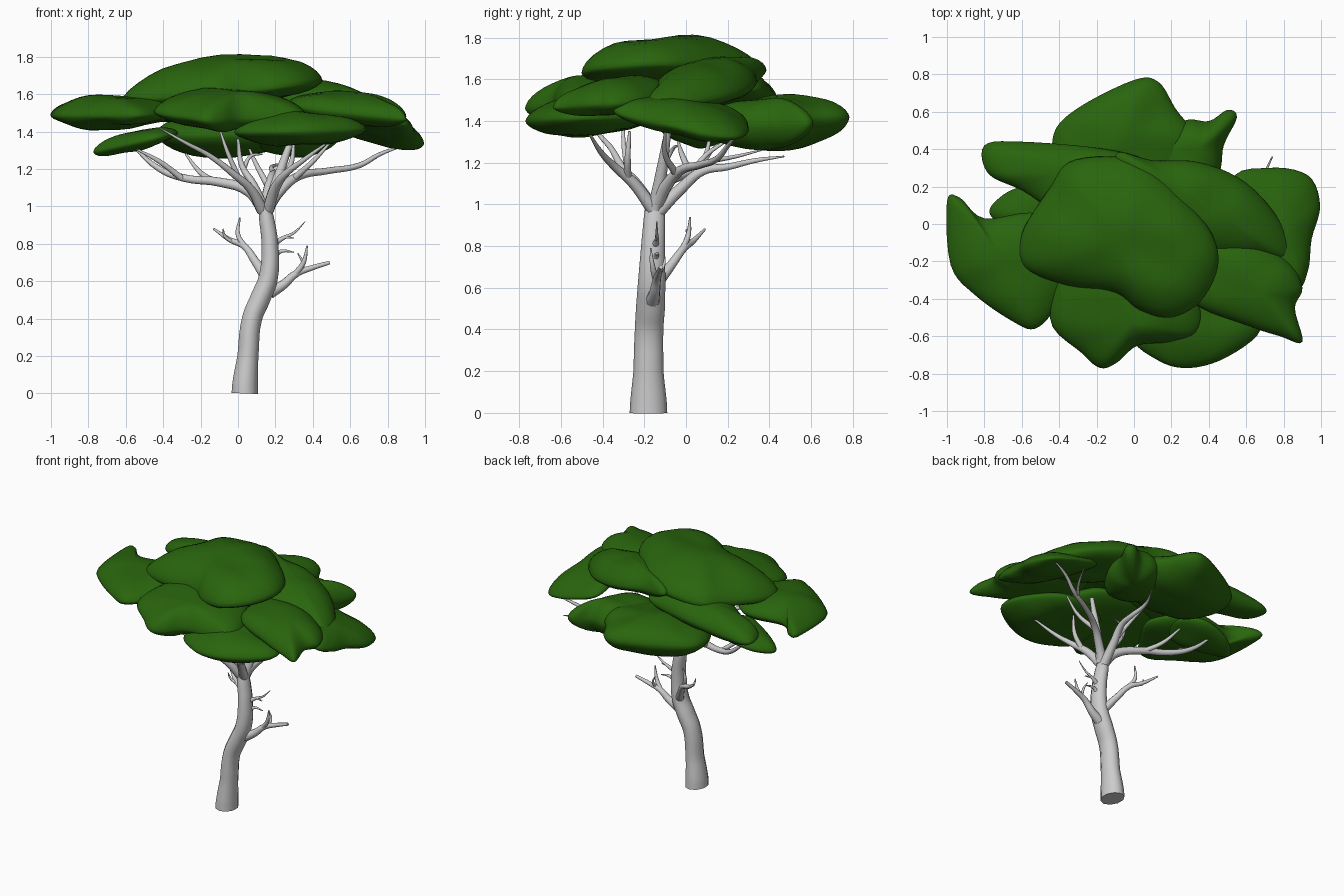
import bpy, bmesh, math
from mathutils import Vector, noise

green = bpy.data.materials.new("leaf_green")
green.diffuse_color = (0.022, 0.13, 0.004, 1)


def limb(name, paths, sy=1.0):
    """Tapered round limbs; every path is a list of (x, y, z, radius)."""
    cu = bpy.data.curves.new(name, "CURVE")
    cu.dimensions = "3D"
    cu.bevel_depth = 1.0
    cu.bevel_resolution = 3
    cu.resolution_u = 5
    cu.use_fill_caps = True
    for pts in paths:
        sp = cu.splines.new("BEZIER")
        sp.bezier_points.add(len(pts) - 1)
        for bp, (x, y, z, r) in zip(sp.bezier_points, pts):
            bp.co = (x, y / sy, z)
            bp.radius = r
            bp.handle_left_type = bp.handle_right_type = "AUTO"
    ob = bpy.data.objects.new(name, cu)
    ob.scale.y = sy
    bpy.context.collection.objects.link(ob)


def pad(name, outline, z0, slope, top, bottom, sub=5, rings=9):
    """Leaf pad: smooth outline seen from above, domed top, shallow belly, tilted by slope."""
    P = [Vector(p) for p in outline]
    n = len(P)
    loop = []
    for i in range(n):                                  # smooth closed outline
        a, b, c, d = P[i - 1], P[i], P[(i + 1) % n], P[(i + 2) % n]
        for k in range(sub):
            t = k / sub
            loop.append(0.5 * (2 * b + (c - a) * t + (2 * a - 5 * b + 4 * c - d) * t * t
                               + (3 * b - a - 3 * c + d) * t ** 3))
    cen = sum(loop, Vector((0, 0))) / len(loop)
    bm = bmesh.new()

    def vert(p, t, h):
        f = max(0.0, 1 - t ** 2.4) ** 0.6
        d = p - cen
        bump = 0.022 * noise.noise(Vector((p.x * 5, p.y * 5, z0 * 7 + (h > 0))))
        return bm.verts.new((p.x, p.y, z0 + d.x * slope[0] + d.y * slope[1] + h * f + bump * f))

    m = len(loop)
    rows = []
    ts = [math.sin(math.pi / 2 * k / rings) for k in range(1, rings)]
    for t, h in [(t, top) for t in ts] + [(1, top)] + [(t, -bottom) for t in reversed(ts)]:
        rows.append([vert(cen + (q - cen) * t, t, h) for q in loop])
    for r0, r1 in zip(rows, rows[1:]):
        for i in range(m):
            bm.faces.new((r0[i], r1[i], r1[(i + 1) % m], r0[(i + 1) % m]))
    for row, h in ((rows[0], top), (rows[-1], -bottom)):
        c = vert(cen, 0, h)
        for i in range(m):
            bm.faces.new((c, row[i], row[(i + 1) % m]))
    bmesh.ops.recalc_face_normals(bm, faces=bm.faces)
    for f in bm.faces:
        f.smooth = True
    me = bpy.data.meshes.new(name)
    bm.to_mesh(me)
    bm.free()
    me.materials.append(green)
    bpy.context.collection.objects.link(bpy.data.objects.new(name, me))


# Trunk, slightly deeper than wide
limb("trunk", [[(.036, -.18, 0, .074), (.038, -.18, .05, .072), (.053, -.18, .2, .059),
                (.075, -.177, .4, .056), (.12, -.17, .51, .057), (.162, -.165, .62, .054),
                (.17, -.158, .8, .047), (.155, -.152, .92, .043), (.14, -.15, 1.01, .035)]], 1.22)

# Main crown branches
limb("left_branch", [
    [(.14, -.15, .98, .035), (.06, -.12, 1.08, .03), (-.1, -.05, 1.13, .025), (-.28, .02, 1.15, .021),
     (-.42, .08, 1.2, .016), (-.58, .12, 1.34, .006)],
    [(-.3, .02, 1.15, .017), (-.42, -.02, 1.24, .013), (-.55, -.04, 1.31, .005)],
    [(-.12, -.04, 1.13, .018), (-.2, .06, 1.18, .014), (-.28, .14, 1.28, .006)]])
limb("right_branch", [
    [(.15, -.15, .98, .035), (.22, -.1, 1.08, .03), (.32, -.03, 1.16, .023), (.48, .07, 1.19, .018),
     (.65, .15, 1.22, .015), (.76, .2, 1.28, .011), (.9, .24, 1.33, .004)],
    [(.6, .13, 1.21, .012), (.68, .24, 1.23, .009), (.74, .36, 1.26, .004)],
    [(.3, -.05, 1.15, .018), (.4, -.1, 1.24, .013), (.5, -.1, 1.35, .006)]])
limb("back_branch", [
    [(.15, -.14, .96, .035), (.16, -.02, 1.08, .028), (.18, .08, 1.16, .022), (.19, .2, 1.18, .017),
     (.18, .33, 1.21, .012), (.24, .47, 1.23, .004)],
    [(.16, .02, 1.11, .018), (.1, .08, 1.22, .013), (.06, .2, 1.31, .006)]])
limb("front_left_branch", [
    [(.13, -.16, .98, .032), (.07, -.23, 1.09, .025), (-.02, -.3, 1.17, .019), (-.15, -.36, 1.27, .014),
     (-.28, -.42, 1.34, .01), (-.42, -.46, 1.42, .004)],
    [(.0, -.28, 1.16, .015), (-.06, -.3, 1.3, .011), (-.1, -.3, 1.42, .005)]])
limb("front_right_branch", [
    [(.16, -.16, .98, .032), (.2, -.25, 1.1, .027), (.25, -.33, 1.17, .02), (.34, -.4, 1.24, .014),
     (.49, -.47, 1.35, .005)],
    [(.22, -.28, 1.13, .019), (.28, -.28, 1.22, .015), (.3, -.27, 1.35, .007)]])
limb("centre_branch", [
    [(.14, -.15, .98, .03), (.08, -.13, 1.12, .021), (.02, -.1, 1.22, .015), (0, -.08, 1.36, .008)],
    [(.03, -.1, 1.2, .013), (.07, -.06, 1.27, .009), (.13, -.04, 1.28, .004)],
    [(.16, -.15, .98, .034), (.21, -.12, 1.14, .028), (.3, -.08, 1.4, .014)]])

# Bare lower branches and twigs
limb("lower_right_branch", [
    [(.17, -.16, .54, .035), (.24, -.15, .58, .026), (.31, -.14, .64, .02), (.39, -.13, .67, .015),
     (.49, -.12, .7, .01)],
    [(.3, -.14, .63, .018), (.35, -.16, .7, .013), (.37, -.17, .79, .004)],
    [(.34, -.14, .65, .012), (.345, -.11, .7, .008), (.32, -.1, .75, .003)]])
limb("lower_left_branch", [
    [(.15, -.14, .62, .03), (.09, -.07, .71, .023), (.03, -.01, .79, .018), (-.04, .03, .82, .014),
     (-.13, .09, .88, .006)],
    [(.04, -.02, .78, .015), (.0, .01, .85, .013), (.01, .02, .94, .004)],
    [(-.03, .02, .81, .01), (-.07, .01, .84, .008), (-.08, -.0, .88, .003)]])
limb("twigs", [
    [(.19, -.15, .73, .018), (.23, -.14, .76, .01), (.3, -.14, .755, .003)],
    [(.19, -.15, .8, .018), (.24, -.14, .83, .011), (.3, -.14, .86, .007), (.36, -.14, .92, .002)],
    [(.25, -.14, .835, .008), (.3, -.15, .83, .003)]])

# Crown of overlapping leaf pads
pad("top_pad", [(-.6, -.05), (-.59, -.23), (-.35, -.33), (-.1, -.37), (.03, -.46), (.2, -.5), (.36, -.41),
                (.45, -.22), (.41, -.04), (.25, .15), (.08, .3), (-.1, .36), (-.35, .33), (-.46, .18)],
    1.625, (.1, .04), .175, .09)
pad("left_pad", [(-1, .12), (-.93, .14), (-.8, .03), (-.5, .05), (-.3, -.2), (-.42, -.45), (-.53, -.56),
                 (-.65, -.52), (-.85, -.38), (-.98, -.22)], 1.49, (.02, .02), .1, .075)
pad("front_pad", [(-.45, -.5), (-.28, -.69), (-.18, -.77), (-.09, -.74), (.02, -.65), (.2, -.63), (.35, -.58),
                  (.34, -.4), (.15, -.14), (-.3, -.14)], 1.49, (-.03, .14), .12, .075)
pad("front_low_pad", [(-.02, -.58), (.13, -.73), (.3, -.77), (.5, -.71), (.68, -.56), (.62, -.36), (.4, -.18),
                      (.08, -.25)], 1.405, (.02, .02), .1, .075)
pad("right_front_pad", [(.3, -.4), (.6, -.54), (.78, -.6), (.9, -.63), (.86, -.45), (.9, -.34), (.82, -.2),
                        (.6, -.08), (.3, -.1)], 1.5, (-.09, .06), .1, .07)
pad("right_back_pad", [(-.1, .37), (.1, .34), (.35, .33), (.6, .22), (.79, 0), (.83, -.18), (.68, -.18),
                       (.35, -.15), (.05, .05)], 1.55, (-.16, .05), .13, .07)
pad("far_right_pad", [(.52, .22), (.72, .3), (.93, .26), (.995, .1), (.95, -.08), (.93, -.25), (.86, -.35),
                      (.62, -.25)], 1.4, (-.25, -.18), .09, .06)
pad("back_pad", [(-.43, .48), (-.3, .62), (0, .77), (.13, .76), (.22, .62), (.34, .42), (.2, .15),
                 (-.2, .12), (-.4, .28)], 1.4, (.02, .05), .12, .135)
pad("back_right_pad", [(.05, .4), (.26, .55), (.4, .55), (.5, .61), (.55, .57), (.48, .42), (.45, .26),
                       (.3, .08), (.08, .15)], 1.385, (0, .02), .12, .12)
pad("back_left_pad", [(-.8, .42), (-.6, .44), (-.15, .4), (.08, .32), (.05, .1), (-.35, .05), (-.6, .18),
                      (-.78, .27)], 1.525, (.07, -.06), .1, .08)
pad("left_low_pad", [(-.77, .05), (-.72, .14), (-.6, .2), (-.42, .2), (-.32, .05), (-.42, -.12), (-.62, -.06)],
    1.34, (.22, 0), .07, .05)
